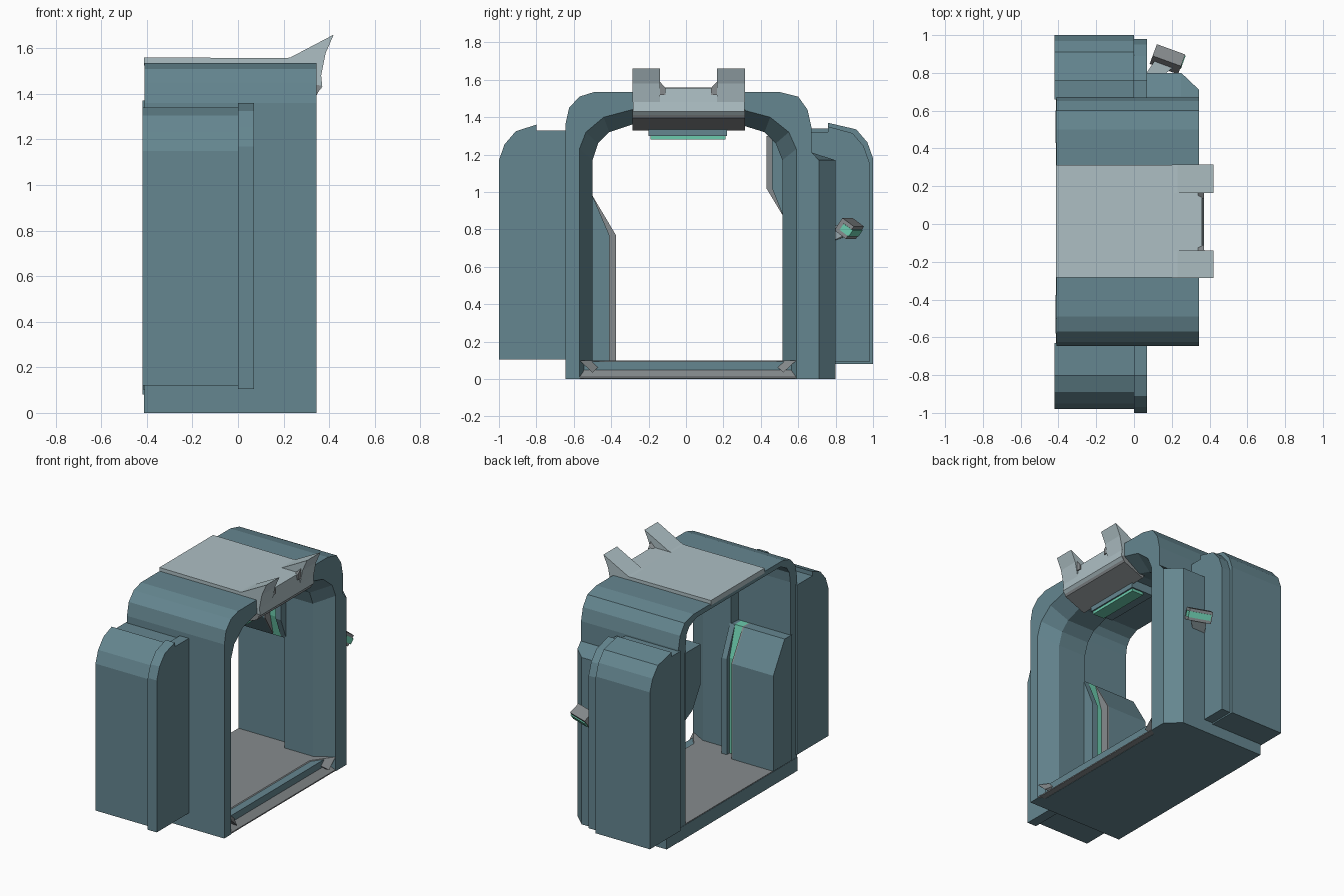
import bpy, bmesh, math
from mathutils import Matrix, Vector

if "Cube" in bpy.data.objects:
    bpy.data.objects.remove(bpy.data.objects["Cube"])

def mat(name, c):
    m = bpy.data.materials.new(name)
    m.diffuse_color = (*c, 1)
    m.use_nodes = True
    m.node_tree.nodes["Principled BSDF"].inputs["Base Color"].default_value = m.diffuse_color
    return m

TEAL = mat("teal", (0.13, 0.24, 0.28))
PALE = mat("pale", (0.42, 0.52, 0.55))
GREY = mat("grey", (0.24, 0.26, 0.27))
GREEN = mat("green", (0.15, 0.6, 0.42))

def loft(name, loops, material):
    """Solid through closed loops of 3D points, capped at both ends."""
    bm = bmesh.new()
    vs = [[bm.verts.new(p) for p in l] for l in loops]
    n = len(vs[0])
    for a, b in zip(vs, vs[1:]):
        for i in range(n):
            j = (i + 1) % n
            bm.faces.new((a[i], a[j], b[j], b[i]))
    bm.faces.new(vs[0][::-1])
    bm.faces.new(vs[-1])
    bmesh.ops.recalc_face_normals(bm, faces=bm.faces)
    me = bpy.data.meshes.new(name)
    bm.to_mesh(me)
    bm.free()
    me.materials.append(material)
    ob = bpy.data.objects.new(name, me)
    bpy.context.collection.objects.link(ob)
    return ob

def prism_x(name, prof, x0, x1, m):      # profile in y,z
    return loft(name, [[(x, y, z) for y, z in prof] for x in (x0, x1)], m)

def prism_y(name, prof, y0, y1, m):      # profile in x,z
    return loft(name, [[(x, y, z) for x, z in prof] for y in (y0, y1)], m)

def box(name, x0, x1, y0, y1, z0, z1, m):
    return prism_x(name, [(y0, z0), (y1, z0), (y1, z1), (y0, z1)], x0, x1, m)

# Main arch: one U section whose inner outline changes along x
outer = [(-.645, 0), (-.645, 1.36), (-.625, 1.45), (-.57, 1.51), (-.49, 1.535),
         (.50, 1.535), (.60, 1.51), (.65, 1.44), (.67, 1.35), (.67, 0)]
wide = [(-.57, 0), (-.57, 1.23), (-.535, 1.32), (-.44, 1.40), (-.29, 1.44),
        (.30, 1.44), (.45, 1.40), (.55, 1.32), (.59, 1.23), (.59, 0)]
narrow = [(-.50, 0), (-.50, 1.17), (-.47, 1.26), (-.41, 1.32), (-.29, 1.36),
          (.29, 1.36), (.42, 1.32), (.48, 1.26), (.515, 1.17), (.515, 0)]
thin = [(-.57, 0), (-.57, 1.35), (-.56, 1.42), (-.53, 1.465), (-.46, 1.50),
        (.47, 1.50), (.55, 1.465), (.58, 1.42), (.59, 1.34), (.59, 0)]
loft("main_arch", [[(x, y, z) for y, z in outer + inner[::-1]] for x, inner in
     ((.345, wide), (.22, narrow), (.0, narrow), (-.01, thin), (-.41, thin))], TEAL)

# Floor with sloped front lip and corner gussets
prism_y("floor", [(-.41, .002), (.343, .002), (.343, .01), (.24, .10), (-.41, .10)], -.58, .60, GREY)
box("floor_base", -.412, .30, -.645, .67, 0, .095, TEAL)
for s, y in ((1, -.57), (-1, .59)):
    loft("floor_gusset", [[(.343, y, .10), (.343, y + s * .07, .035), (.24, y + s * .14, .10)],
                          [(.22, y, .10), (.22, y + s * .07, .035), (.22, y + s * .14, .10)]], GREY)

# Thick right wall with chamfered front corner
plan = [(-.41, .66), (.345, .66), (.345, .71), (.25, .80), (-.41, .80)]
loft("right_wall", [[(x, y, 0) for x, y in plan], [(x, y, 1.17) for x, y in plan],
     [(x, min(y, .675), 1.21) for x, y in plan]], TEAL)

# Side housings and their front flanges
def housing(name, s, y_in, y_out, y_step, z0, z_top, x0, x1):
    prof = [(y_in, z0), (y_out, z0), (y_out, z_top - .19), (y_out - .03, z_top - .105),
            (y_out - .09, z_top - .035), (y_step, z_top), (y_step, z_top - .03), (y_in, z_top - .03)]
    prism_x(name, [(s * y, z) for y, z in prof], x0, x1, TEAL)

housing("left_housing", -1, .63, .98, .80, .12, 1.34, -.42, 0)
housing("left_flange", -1, .63, 1.0, .80, .105, 1.36, 0, .07)
housing("right_housing", 1, .66, 1.0, .76, .08, 1.37, -.42, 0)
housing("right_flange", 1, .66, .98, .76, .09, 1.35, 0, .07)

# Inner ledges and their sealing ribs
def left_prof(y):
    return [(-.58, .1), (y, .1), (y, .77), (-.50, .98), (-.58, .98)]

def right_prof(y):
    return [(.60, .83), (.52, .87), (y, 1.02), (y, 1.30), (.60, 1.30)]

for side, prof, lo, hi, mid in (("left", left_prof, -.375, -.41, -.44),
                                ("right", right_prof, .43, .46, .485)):
    prism_x(side + "_ledge", prof(lo), -.415, -.10, TEAL)
    prism_x(side + "_ledge_face", prof(lo), -.10, -.09, GREY)
    prism_x(side + "_seal", prof(mid), -.09, -.03, GREEN)
    prism_x(side + "_rib", prof(hi), -.03, .01, TEAL)

# Roof plate with folded nose
prism_y("roof_plate", [(-.412, 1.525), (-.412, 1.56), (.23, 1.557), (.36, 1.557), (.365, 1.48),
                       (.37, 1.43), (.345, 1.40), (.20, 1.335), (.18, 1.36), (.30, 1.45),
                       (.30, 1.525)], -.283, .313, PALE)
# Grey underside of the nose
prism_y("nose_underside", [(.368, 1.435), (.345, 1.395), (.19, 1.33), (.17, 1.36), (.30, 1.45)],
        -.285, .315, GREY)
# Upturned horns with small inner fillets
for y0, y1, s in ((-.285, -.14, 1), (.315, .165, -1)):
    prism_y("roof_horn", [(.20, 1.555), (.23, 1.56), (.42, 1.66), (.385, 1.58), (.365, 1.48), (.33, 1.48)],
            y0, y1, PALE)
    loft("horn_fillet", [[(.30, y1, 1.52), (.372, y1, 1.52), (.372, y1, 1.59)],
                         [(.30, y1 + s * .03, 1.52), (.37, y1 + s * .03, 1.52), (.37, y1 + s * .03, 1.557)]], GREY)

# Hanging block with green strip
box("sensor_block", .02, .20, -.20, .22, 1.30, 1.37, TEAL)
box("sensor_strip", .10, .19, -.19, .21, 1.28, 1.335, GREEN)

# Tilted tag on the right flange
tilt = Matrix.Translation((.18, .88, .80)) @ Matrix.Rotation(math.radians(-20), 4, 'Z') @ Matrix.Rotation(math.radians(-35), 4, 'X')
for part in (box("tag", -.08, .08, -.05, .03, -.04, .04, GREY),
             box("tag_light", -.07, .084, -.025, .038, -.02, .02, GREEN)):
    part.data.transform(tilt)
loft("tag_stem", [[(.06, .79, .74), (.16, .79, .74), (.16, .79, .82), (.06, .79, .82)],
                  [(.12, .88, .77), (.23, .85, .77), (.23, .85, .83), (.12, .88, .83)]], PALE)
